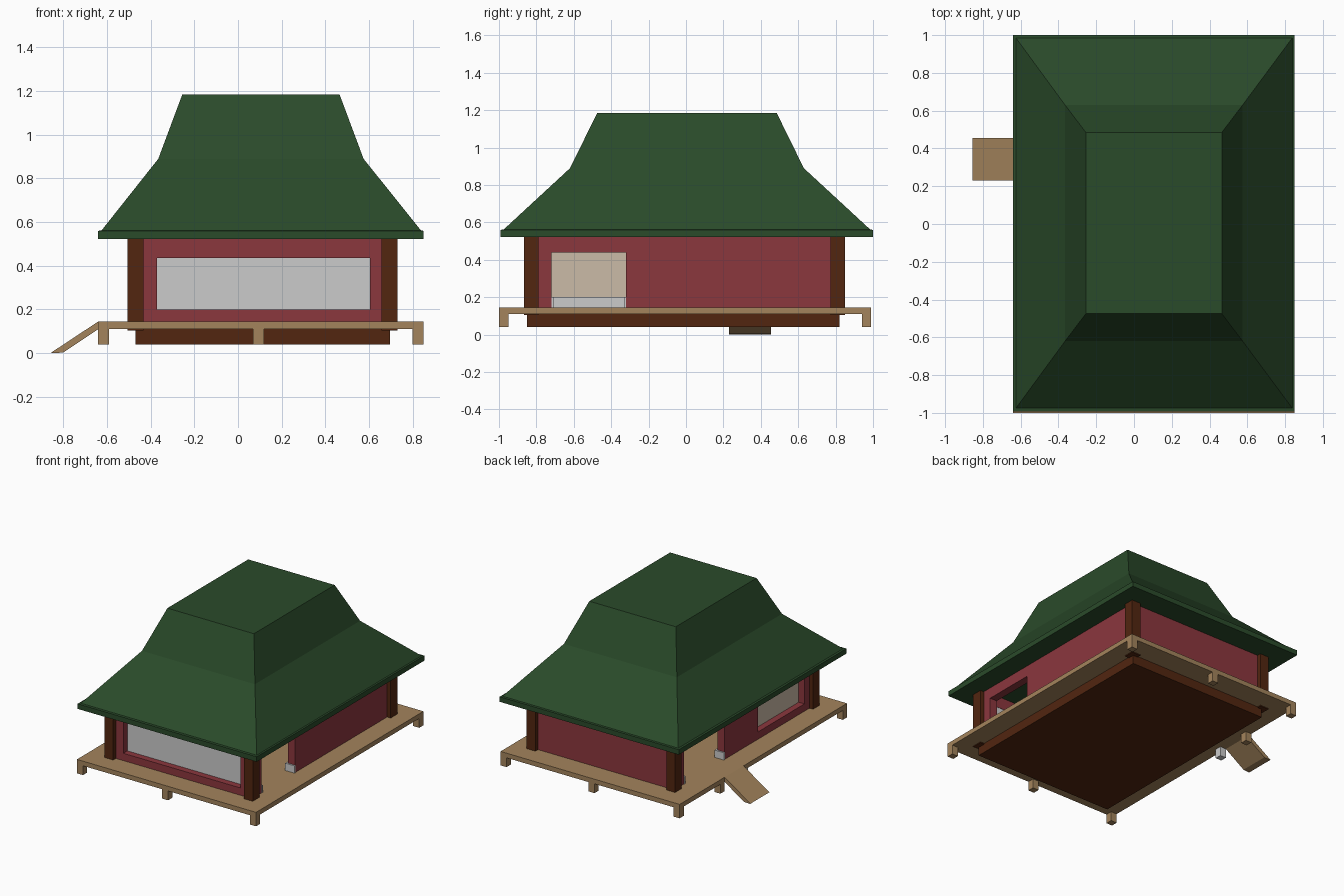
import bpy, bmesh

if "Cube" in bpy.data.objects:
    bpy.data.objects.remove(bpy.data.objects["Cube"])


def material(name, rgb):
    m = bpy.data.materials.new(name)
    m.diffuse_color = (*rgb, 1)
    m.use_nodes = True
    m.node_tree.nodes["Principled BSDF"].inputs["Base Color"].default_value = m.diffuse_color
    return m


WOOD = material("light_wood", (0.37, 0.23, 0.107))
BROWN = material("dark_wood", (0.084, 0.019, 0.005))
RED = material("red_wall", (0.26, 0.038, 0.048))
GREEN = material("green_roof", (0.023, 0.069, 0.023))
BEIGE = material("beige_pane", (0.6, 0.5, 0.39))


def loft(name, rings, mat=None):
    """Closed solid skinned through rings with equal point counts."""
    bm = bmesh.new()
    loops = [[bm.verts.new(p) for p in ring] for ring in rings]
    n = len(loops[0])
    bm.faces.new(loops[0][::-1])
    bm.faces.new(loops[-1])
    for a, b in zip(loops, loops[1:]):
        for i in range(n):
            j = (i + 1) % n
            bm.faces.new((a[i], a[j], b[j], b[i]))
    bmesh.ops.recalc_face_normals(bm, faces=bm.faces)
    me = bpy.data.meshes.new(name)
    bm.to_mesh(me)
    bm.free()
    ob = bpy.data.objects.new(name, me)
    bpy.context.collection.objects.link(ob)
    if mat:
        me.materials.append(mat)
    return ob


def rect(x, y, z):
    return [(x[0], y[0], z), (x[1], y[0], z), (x[1], y[1], z), (x[0], y[1], z)]


def box(name, x, y, z, mat=None):
    return loft(name, [rect(x, y, z[0]), rect(x, y, z[1])], mat)


def cut(ob, *bounds):
    """Subtract boxes from an object, then discard the cutters."""
    for b in bounds:
        cutter = box("cutter", *b)
        cutter.hide_render = True
        mod = ob.modifiers.new("cut", 'BOOLEAN')
        mod.operation, mod.solver, mod.object = 'DIFFERENCE', 'EXACT', cutter
        bpy.context.view_layer.objects.active = ob
        bpy.ops.object.modifier_apply(modifier=mod.name)
        bpy.data.objects.remove(cutter)


# Deck, plinth and short legs
box("deck", (-0.64, 0.85), (-1.0, 0.99), (0.11, 0.145), WOOD)
box("plinth", (-0.47, 0.695), (-0.85, 0.82), (0.04, 0.112), BROWN)
for x in (-0.64, 0.068, 0.80):
    for y in (-1.0, 0.94):
        box("deck_leg", (x, x + 0.05), (y, y + 0.05), (0.04, 0.112), WOOD)
box("ramp_leg", (-0.64, -0.59), (0.455, 0.505), (0.04, 0.112), WOOD)
box("ramp_leg_grey", (-0.64, -0.59), (0.18, 0.23), (0.04, 0.112))

# Ramp: side profile extruded along y
profile = [(-0.64, 0.145), (-0.855, 0.003), (-0.85, 0.0), (-0.80, 0.003), (-0.64, 0.11)]
loft("ramp", [[(x, y, z) for x, z in profile] for y in (0.23, 0.455)], WOOD)

# Corner posts
for x in (-0.505, 0.657):
    for y in (-0.867, 0.773):
        box("corner_post", (x, x + 0.073), (y, y + 0.078), (0.104, 0.53), BROWN)

# Walls with two doorways and two windows
walls = box("walls", (-0.475, 0.70), (-0.835, 0.82), (0.14, 0.525), RED)
right_door = ((0.55, 0.8), (-0.72, -0.32), (0.1, 0.44))
left_door = ((-0.6, -0.35), (0.22, 0.70), (0.1, 0.44))
room = ((-0.415, 0.64), (-0.775, 0.76), (0.1, 0.6))
cut(walls, room, right_door, left_door,
    ((-0.37, 0.605), (-0.9, -0.7), (0.20, 0.435)),
    ((-0.6, -0.35), (-0.73, -0.18), (0.20, 0.44)))

# Window panes at the inner side of the walls
box("front_window_pane", (-0.37, 0.605), (-0.787, -0.777), (0.20, 0.435))
box("left_window_pane", (-0.427, -0.417), (-0.73, -0.18), (0.20, 0.44), BEIGE)

# Skirting inside the room, wrapping the door jambs
skirting = box("skirting", room[0], room[1], (0.14, 0.20))
cut(skirting, ((-0.40, 0.625), (-0.76, 0.745), (0.1, 0.3)), right_door, left_door)
for y in (-0.72, -0.332):
    box("right_jamb_skirting", (0.625, 0.703), (y, y + 0.012), (0.14, 0.20))
for y in (0.22, 0.688):
    box("left_jamb_skirting", (-0.478, -0.40), (y, y + 0.012), (0.14, 0.20))

# Two-pitch hipped roof with a flat top
loft("roof", [
    rect((-0.64, 0.85), (-0.992, 1.0), 0.522),
    rect((-0.64, 0.85), (-0.992, 1.0), 0.56),
    rect((-0.625, 0.838), (-0.975, 0.985), 0.562),
    rect((-0.365, 0.575), (-0.62, 0.63), 0.89),
    rect((-0.255, 0.465), (-0.475, 0.485), 1.185),
], GREEN)
